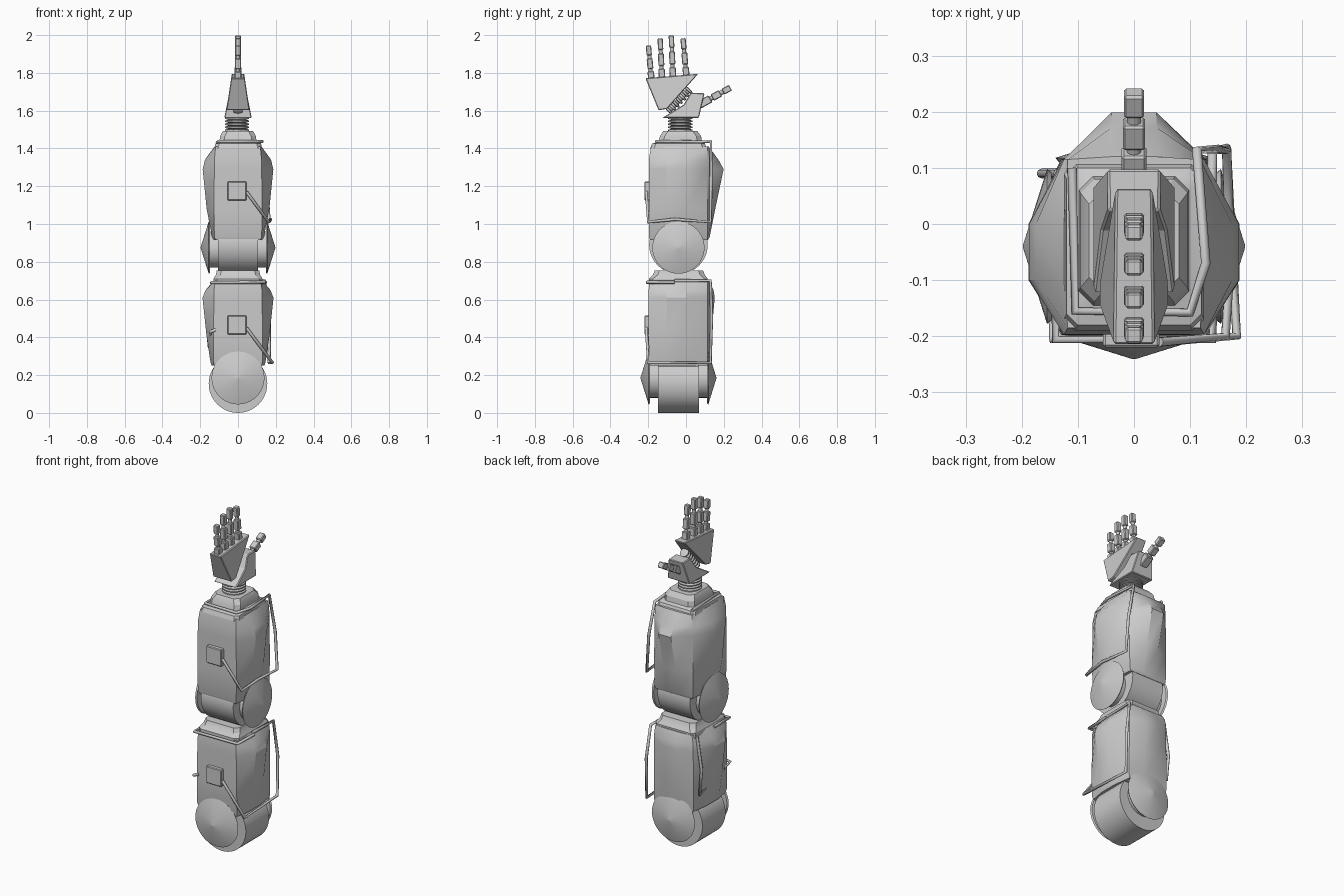
import bpy, bmesh, math
from mathutils import Vector, Matrix

if "Cube" in bpy.data.objects:
    bpy.data.objects.remove(bpy.data.objects["Cube"])

YC = -0.04  # depth centre of the arm segments


def finish(name, bm, smooth=True, bevel=0):
    bmesh.ops.recalc_face_normals(bm, faces=bm.faces)
    me = bpy.data.meshes.new(name)
    bm.to_mesh(me)
    bm.free()
    ob = bpy.data.objects.new(name, me)
    bpy.context.collection.objects.link(ob)
    if bevel:
        m = ob.modifiers.new("bevel", 'BEVEL')
        m.width = bevel
        m.segments = 1
    if smooth:
        bpy.ops.object.select_all(action='DESELECT')
        ob.select_set(True)
        bpy.context.view_layer.objects.active = ob
        bpy.ops.object.shade_smooth_by_angle(angle=math.radians(25))
    return ob


def loft(name, rings, smooth=True, bevel=0):
    bm = bmesh.new()
    loops = [[bm.verts.new(p) for p in r] for r in rings]
    n = len(loops[0])
    for a, b in zip(loops, loops[1:]):
        for i in range(n):
            bm.faces.new((a[i], a[(i + 1) % n], b[(i + 1) % n], b[i]))
    bm.faces.new(loops[0][::-1])
    bm.faces.new(loops[-1])
    return finish(name, bm, smooth, bevel)


def lathe(name, origin, axis, profile, seg=32):
    q = Vector(axis).to_track_quat('Z', 'Y')
    rings = []
    for t, r in profile:
        rings.append([Vector(origin) + q @ Vector((r * math.cos(2 * math.pi * i / seg),
                      r * math.sin(2 * math.pi * i / seg), t)) for i in range(seg)])
    return loft(name, rings)


def box(name, centre, size, tilt=0, bevel=0.004):
    bm = bmesh.new()
    bmesh.ops.create_cube(bm, size=1)
    bm.transform(Matrix.Translation(centre) @ Matrix.Rotation(tilt, 4, 'X') @ Matrix.Diagonal((*size, 1)))
    return finish(name, bm, False, bevel)


def cable(name, pts, r=0.0085):
    cu = bpy.data.curves.new(name, 'CURVE')
    cu.dimensions = '3D'
    cu.bevel_depth = r
    cu.bevel_resolution = 2
    cu.use_fill_caps = True
    sp = cu.splines.new('POLY')
    sp.points.add(len(pts) - 1)
    for p, c in zip(sp.points, pts):
        p.co = (*c, 1)
    ob = bpy.data.objects.new(name, cu)
    bpy.context.collection.objects.link(ob)
    return ob


def chamfered(hx, y0, y1, c, z):
    return [(-hx + c, y0, z), (hx - c, y0, z), (hx, y0 + c, z), (hx, y1 - c, z),
            (hx - c, y1, z), (-hx + c, y1, z), (-hx, y1 - c, z), (-hx, y0 + c, z)]


def shell_ring(z, hx, front, side, back):
    half = [(hx, front), (side, -0.1), (side, 0.0), (hx, 0.115), (0.04, back)]
    return [(x, y, z) for x, y in half] + [(-x, y, z) for x, y in half[::-1]]


def joint_discs(name, centre, axis, half, r):
    for s, side in ((1, "a"), (-1, "b")):
        lathe(f"{name}_disc_{side}", centre, Vector(axis) * s,
              [(half - 0.008, r - 0.006), (half, r), (half + 0.043, 0.002)], 40)


# shoulder joint: drum on the y axis, axle and conical discs
lathe("shoulder_drum", (0, YC, 0.155), (0, 1, 0), [(-0.108, 0.155), (0.108, 0.155)], 48)
box("shoulder_neck", (0, YC, 0.24), (0.25, 0.216, 0.16))
lathe("shoulder_axle", (0, YC, 0.18), (0, 1, 0), [(-0.16, 0.1), (0.16, 0.1)])
joint_discs("shoulder", (0, YC, 0.185), (0, 1, 0), 0.158, 0.14)

# elbow joint: drum on the x axis, axle and conical discs
lathe("elbow_drum", (0, YC, 0.89), (1, 0, 0), [(-0.105, 0.155), (0.105, 0.155)], 48)
lathe("elbow_axle", (0, YC, 0.865), (1, 0, 0), [(-0.158, 0.095), (0.158, 0.095)])
joint_discs("elbow", (0, YC, 0.875), (1, 0, 0), 0.155, 0.138)

# upper arm shell and stepped cap
loft("upper_arm_shell", [shell_ring(*r) for r in (
    (0.25, 0.125, -0.19, 0.14, 0.118), (0.27, 0.13, -0.196, 0.146, 0.122),
    (0.42, 0.13, -0.198, 0.168, 0.135), (0.61, 0.127, -0.198, 0.188, 0.152),
    (0.65, 0.127, -0.198, 0.172, 0.146), (0.70, 0.12, -0.192, 0.13, 0.12))])
loft("upper_arm_cap", [chamfered(*r) for r in (
    (0.13, -0.195, 0.115, 0.02, 0.68), (0.13, -0.195, 0.115, 0.02, 0.71),
    (0.118, -0.175, 0.1, 0.025, 0.73), (0.112, -0.165, 0.09, 0.025, 0.755))])

# forearm shell and stepped cap
loft("forearm_shell", [shell_ring(*r) for r in (
    (0.915, 0.118, -0.19, 0.13, 0.115), (0.93, 0.125, -0.196, 0.137, 0.125),
    (1.08, 0.128, -0.197, 0.166, 0.155), (1.29, 0.125, -0.197, 0.187, 0.199),
    (1.34, 0.125, -0.197, 0.175, 0.172), (1.41, 0.118, -0.185, 0.125, 0.12))])
loft("forearm_cap", [chamfered(*r) for r in (
    (0.125, -0.19, 0.11, 0.02, 1.40), (0.12, -0.18, 0.1, 0.02, 1.425),
    (0.098, -0.145, 0.085, 0.025, 1.435), (0.095, -0.138, 0.08, 0.025, 1.465),
    (0.08, -0.12, 0.06, 0.025, 1.492))])

# control boxes and cables of both segments
for name, z in (("upper_arm", 0.465), ("forearm", 1.175)):
    box(name + "_control_box", (-0.005, -0.205, z), (0.1, 0.03, 0.1))
cable("forearm_cable", [(-0.11, 0.1, 1.43), (-0.105, -0.155, 1.437), (0.1, -0.158, 1.437),
      (0.128, -0.07, 1.437), (0.112, 0.132, 1.435), (0.15, 0.133, 1.23), (0.165, 0.13, 1.01),
      (0.172, -0.06, 1.025), (0.163, -0.2, 1.01), (0.045, -0.21, 1.17)])
cable("upper_arm_cable", [(0.135, -0.06, 0.70), (0.14, 0.13, 0.70), (0.165, 0.135, 0.5),
      (0.165, 0.13, 0.265), (0.183, -0.2, 0.265), (0.045, -0.21, 0.45)])
cable("upper_arm_hoop", [(-0.14, -0.06, 0.69), (-0.14, -0.206, 0.69),
      (0.14, -0.206, 0.692), (0.145, -0.06, 0.692)])
cable("upper_arm_left_cable", [(-0.135, 0.09, 0.69), (-0.165, 0.09, 0.5), (-0.152, 0.09, 0.35),
      (-0.145, -0.205, 0.43), (-0.12, -0.195, 0.44)])

# ribbed wrist
ribs = []
for i in range(5):
    ribs += [(i * 0.016, 0.048), (i * 0.016 + 0.005, 0.064), (i * 0.016 + 0.011, 0.064)]
lathe("wrist_bellows", (-0.005, -0.03, 1.488), (0, 0, 1), ribs + [(0.085, 0.048)])


def slab(name, outline, width):
    left = [(-width(z), y, z) for y, z in outline]
    right = [(width(z), y, z) for y, z in outline]
    return loft(name, [left, right], False, 0.004)


# hand: palm plate, thumb base and the ribbed hinge between them
slab("palm", [(-0.145, 1.602), (-0.1, 1.61), (0.065, 1.795), (-0.215, 1.772)],
     lambda z: 0.062 - (z - 1.6) * 0.15)
slab("thumb_base", [(-0.125, 1.562), (0.068, 1.562), (0.098, 1.692), (0.025, 1.695), (-0.012, 1.632)],
     lambda z: 0.073 - (z - 1.56) * 0.2)
hinge = []
for i in range(7):
    hinge += [(i * 0.025, 0.014), (i * 0.025 + 0.003, 0.025), (i * 0.025 + 0.013, 0.025), (i * 0.025 + 0.016, 0.014)]
lathe("palm_hinge", (0, -0.095, 1.595), (0, 0.69, 0.72), hinge, 16)


def finger(name, base, tip, parts, w):
    a, b = Vector((0, *base)), Vector((0, *tip))
    d = b - a
    tilt = math.atan2(-d.y, d.z)
    lathe(name + "_core", a, d, [(0, w * 0.32), (d.length * 0.95, w * 0.32)], 12)
    for i, (s, e) in enumerate(parts):
        k = w * (1.1 - 0.1 * i)
        box(f"{name}_segment_{i + 1}", a + d * (s + e) / 2, (k, k * 0.95, d.length * (e - s)), tilt)


# four fingers and the thumb
phalanges = [(0, 0.24), (0.31, 0.62), (0.71, 1)]
for i, (y0, y1, z1) in enumerate(((-0.183, -0.199, 1.945), (-0.127, -0.137, 1.983),
                                  (-0.069, -0.078, 1.998), (0.002, -0.016, 1.983))):
    finger(f"finger_{i + 1}", (y0, 1.765 + i * 0.006), (y1, z1), phalanges, 0.033)
finger("thumb", (0.07, 1.63), (0.235, 1.722), [(0, 0.36), (0.42, 0.68), (0.76, 1)], 0.04)
